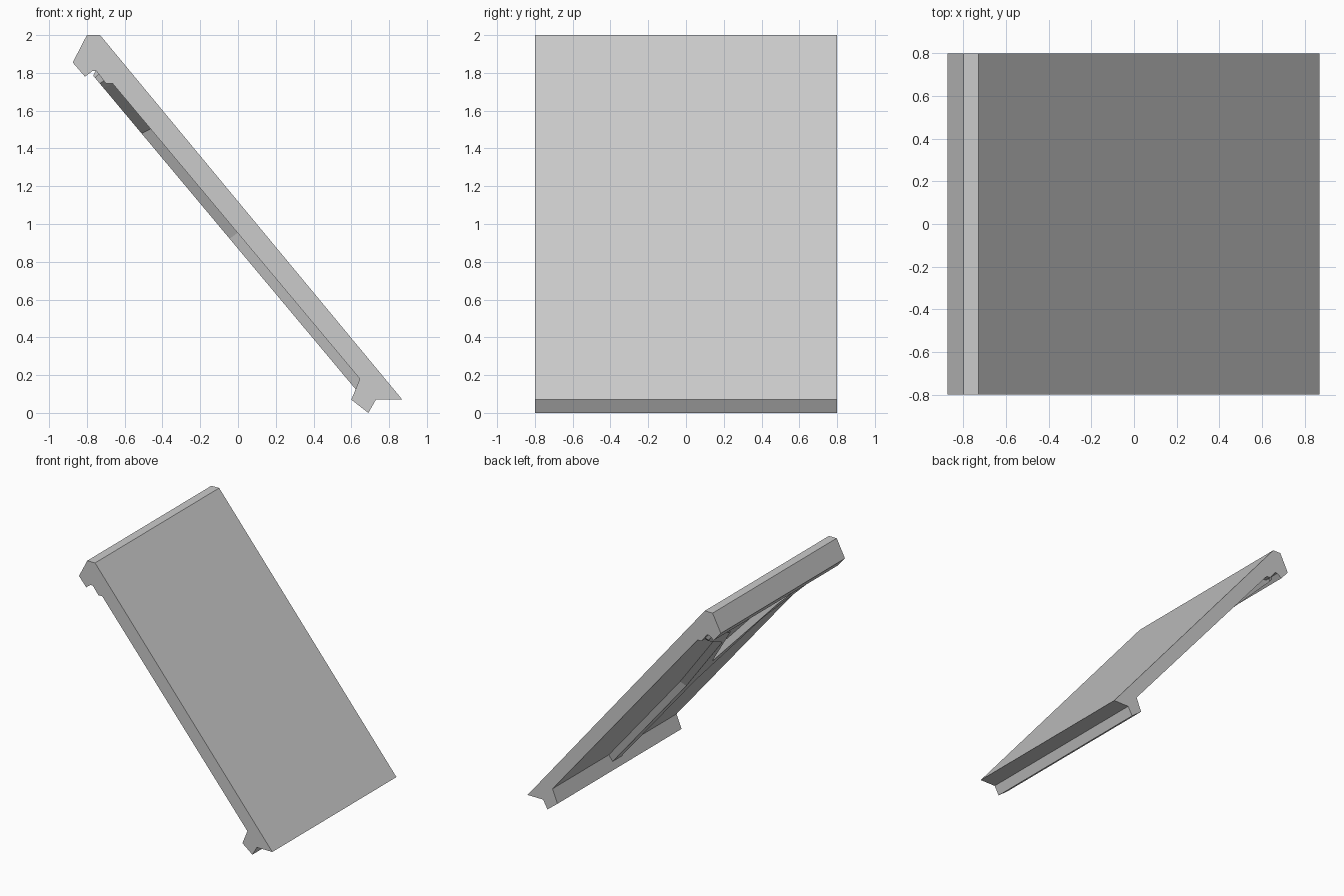
import bpy
import bmesh
from mathutils import Vector

cube = bpy.data.objects.get("Cube")
if cube:
    bpy.data.objects.remove(cube, do_unlink=True)

grey = bpy.data.materials.new("plain grey")
grey.use_nodes = True
colour = (0.6, 0.6, 0.6, 1)
grey.diffuse_color = colour
grey.node_tree.nodes["Principled BSDF"].inputs["Base Color"].default_value = colour


def finish(bm, name):
    bmesh.ops.recalc_face_normals(bm, faces=bm.faces)
    mesh = bpy.data.meshes.new(name)
    bm.to_mesh(mesh)
    bm.free()
    mesh.materials.append(grey)
    obj = bpy.data.objects.new(name, mesh)
    bpy.context.collection.objects.link(obj)
    return obj


# Sloping panel with a hook at the top and a foot at the bottom
profile = [(-0.80, 2.0), (-0.73, 2.0), (0.87, 0.07), (0.73, 0.07),
           (0.69, 0.0), (0.60, 0.07), (0.645, 0.18), (-0.665, 1.745),
           (-0.70, 1.745), (-0.75, 1.81), (-0.77, 1.81),
           (-0.81, 1.78), (-0.875, 1.855)]
bm = bmesh.new()
side = bm.faces.new([bm.verts.new((x, -0.8, z)) for x, z in profile])
ends = bmesh.ops.extrude_face_region(bm, geom=[side])["geom"]
bmesh.ops.translate(bm, vec=(0, 1.6, 0),
                    verts=[v for v in ends if isinstance(v, bmesh.types.BMVert)])
finish(bm, "sloping_panel")

# Forked rib under the panel, with drafted sides
half = [(0.68, 0.075), (0.0, 0.08), (-0.46, 0.28), (-0.66, 0.74),
        (-0.685, 0.775), (-0.72, 0.775), (-0.74, 0.74), (-0.59, 0.30)]
outline = half + [(-0.22, 0.0)] + [(x, -y) for x, y in reversed(half)]


def under(x, y):
    return Vector((x, y, 0.955 - 1.195 * x))


bm = bmesh.new()
rib = bm.faces.new([bm.verts.new(under(x, y)) for x, y in outline])
rib.normal_update()
if rib.normal.z > 0:
    rib.normal_flip()
bmesh.ops.inset_region(bm, faces=[rib], thickness=0.02, depth=0.055,
                       use_boundary=True, use_even_offset=True)
bmesh.ops.holes_fill(bm, edges=[e for e in bm.edges if e.is_boundary], sides=0)
finish(bm, "forked_rib")
